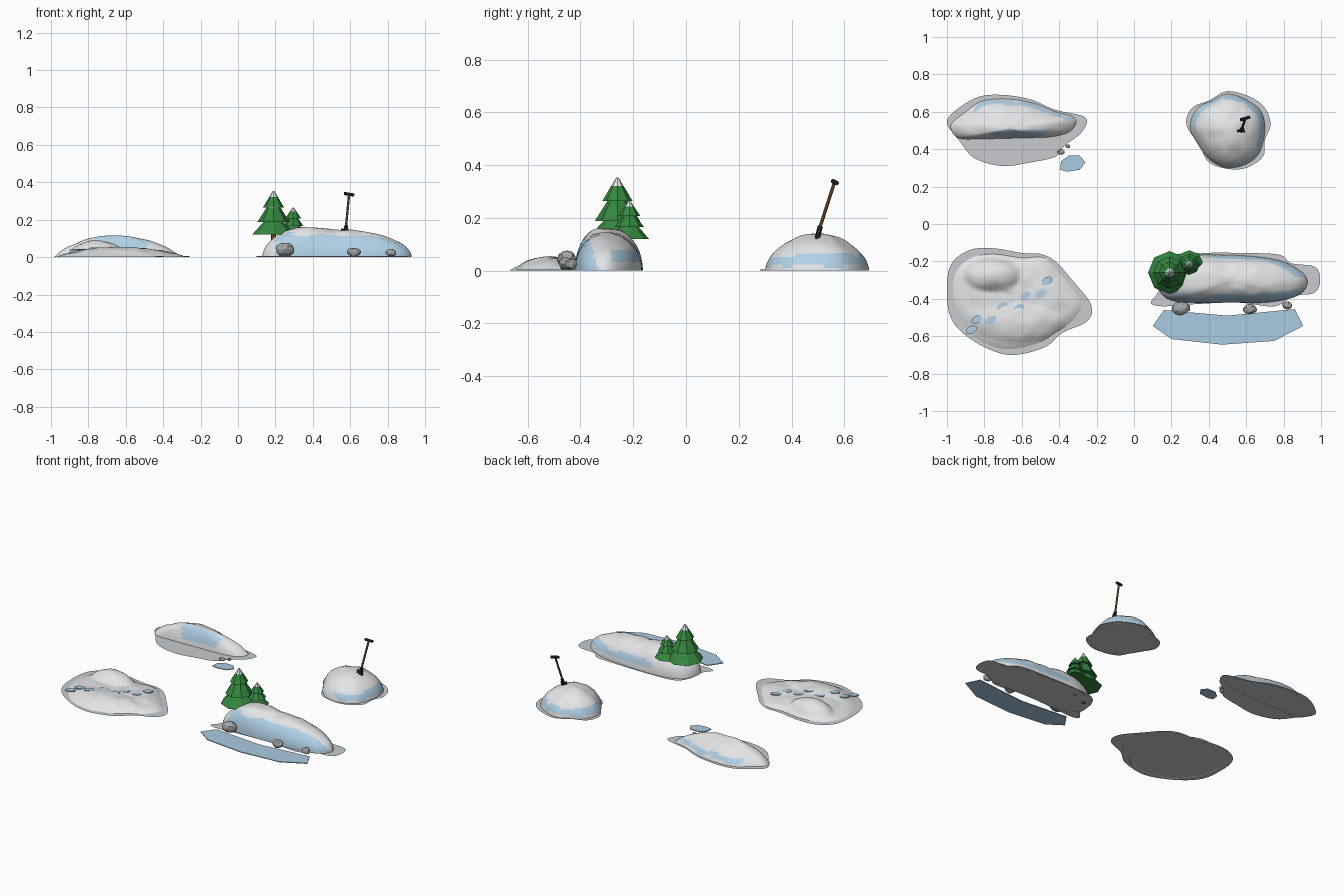
import bpy, bmesh, math, random
from mathutils import Vector, noise

if "Cube" in bpy.data.objects:
    bpy.data.objects.remove(bpy.data.objects["Cube"])
random.seed(4)


def material(name, r, g, b):
    m = bpy.data.materials.new(name)
    m.use_nodes = True
    m.diffuse_color = (r, g, b, 1)
    m.node_tree.nodes["Principled BSDF"].inputs["Base Color"].default_value = (r, g, b, 1)
    return m


SNOW = material("snow", .82, .84, .86)
BLUE = material("blue_snow", .46, .67, .84)
SLUSH = material("slush", .58, .6, .62)
ICE = material("ice", .4, .6, .76)
ROCK = material("rock", .38, .38, .39)
NEEDLES = material("needles", .035, .24, .05)
BARK = material("bark", .2, .1, .04)
WOOD = material("shovel_wood", .25, .12, .05)
METAL = material("dark_metal", .025, .025, .028)


def finish(name, bm, mats, smooth=False):
    mesh = bpy.data.meshes.new(name)
    bmesh.ops.recalc_face_normals(bm, faces=bm.faces) if not smooth else None
    bm.to_mesh(mesh)
    bm.free()
    for m in mats:
        mesh.materials.append(m)
    for p in mesh.polygons:
        p.use_smooth = smooth
    obj = bpy.data.objects.new(name, mesh)
    bpy.context.collection.objects.link(obj)
    return obj


def rounded(points, steps=5):
    """Closed smooth curve through a few outline points."""
    pts, out = [Vector(p) for p in points], []
    for i in range(len(pts)):
        a, b, c, d = (pts[(i + k) % len(pts)] for k in (-1, 0, 1, 2))
        for s in range(steps):
            t = s / steps
            out.append(.5 * (2 * b + (c - a) * t + (2 * a - 5 * b + 4 * c - d) * t * t
                             + (3 * b - a - 3 * c + d) * t ** 3))
    return out


def plate(name, outline, z, thick, mat):
    bm = bmesh.new()
    face = bm.faces.new([bm.verts.new((p[0], p[1], z)) for p in outline])
    if thick:
        top = bmesh.ops.extrude_face_region(bm, geom=[face])["geom"]
        bmesh.ops.translate(bm, vec=(0, 0, thick),
                            verts=[v for v in top if isinstance(v, bmesh.types.BMVert)])
    return finish(name, bm, [mat])


def mound(name, outline, centre, height, is_blue, rings=14):
    """Snow heap made of rings shrinking from an outline to its centre."""
    rim, c, n = rounded(outline), Vector(centre), 0
    rim.reverse()   # outlines run clockwise, rings counter-clockwise
    n = len(rim)
    bm = bmesh.new()
    rows = []
    for k in range(rings):
        t = math.sin((1 - k / rings) * math.pi / 2)
        row = []
        for p in rim:
            q = c + (p - c) * t
            bump = .006 * noise.noise(Vector((q.x * 16, q.y * 16, t * 2))) * min(1, 4 * (1 - t))
            row.append(bm.verts.new((q.x, q.y, max(0, height(q.x, q.y, t) + bump))))
        rows.append(row)
    tip = bm.verts.new((c.x, c.y, height(c.x, c.y, 0)))
    for lo, hi in zip(rows, rows[1:]):
        for i in range(n):
            j = (i + 1) % n
            bm.faces.new((lo[i], lo[j], hi[j], hi[i]))
    for i in range(n):
        bm.faces.new((rows[-1][i], rows[-1][(i + 1) % n], tip))
    bm.normal_update()
    for f in bm.faces:
        m = f.calc_center_median()
        wobble = noise.noise(m * 12) * .02
        f.material_index = int(is_blue(m, f.normal, wobble))
    return finish(name, bm, [SNOW, BLUE], True)


def frustum(bm, x, y, z0, z1, r0, r1, sides=8, index=0):
    before = set(bm.faces)
    made = bmesh.ops.create_cone(bm, cap_ends=True, segments=sides, radius1=r0,
                                 radius2=r1, depth=z1 - z0)
    bmesh.ops.translate(bm, vec=(x, y, (z0 + z1) / 2), verts=made["verts"])
    for f in set(bm.faces) - before:
        f.material_index = index


def rod(name, a, b, r, mat, sides=8):
    a, b = Vector(a), Vector(b)
    bm = bmesh.new()
    bmesh.ops.create_cone(bm, cap_ends=True, segments=sides, radius1=r, radius2=r,
                          depth=(b - a).length)
    obj = finish(name, bm, [mat])
    obj.location = (a + b) / 2
    obj.rotation_euler = (b - a).to_track_quat("Z", "Y").to_euler()
    return obj


def bell(x, y, cx, cy, sx, sy):
    d = ((x - cx) / sx) ** 2 + ((y - cy) / sy) ** 2
    return max(0, 1 - d) ** .8


# Long snow bank
plate("bank_skirt", rounded([(.09, -.42), (.13, -.36), (.14, -.25), (.2, -.17), (.35, -.155),
      (.6, -.155), (.78, -.165), (.84, -.21), (.97, -.23), (.995, -.31), (.96, -.37),
      (.85, -.385), (.75, -.44), (.55, -.42), (.3, -.43), (.15, -.44)]), .001, 0, SLUSH)
mound("snow_bank", [(.13, -.33), (.17, -.22), (.3, -.17), (.5, -.165), (.7, -.18), (.82, -.21),
      (.91, -.27), (.925, -.33), (.86, -.39), (.7, -.42), (.5, -.42), (.3, -.42), (.18, -.4)],
      (.52, -.3),
      lambda x, y, t: (.147 + .042 * min(1, max(0, (.5 - x) / .2))) * max(0, 1 - t * t) ** .5,
      lambda p, n, w: (n.y < -.42 and p.z < .115 + w and p.x > .2)
      or (n.y > .4 and .03 < p.z + w < .075 and p.x > .4))

# Round snow heap
plate("heap_skirt", rounded([(.28, .53), (.31, .62), (.4, .66), (.5, .71), (.62, .68),
      (.7, .62), (.73, .53), (.7, .45), (.69, .36), (.6, .3), (.5, .295), (.4, .33),
      (.35, .42)]), .001, 0, SLUSH)
mound("snow_heap", [(.3, .52), (.34, .62), (.42, .66), (.5, .695), (.6, .665), (.68, .6),
      (.7, .5), (.67, .38), (.6, .32), (.5, .3), (.41, .34), (.345, .42)],
      (.5, .5), lambda x, y, t: .14 * max(0, 1 - t * t) ** .6,
      lambda p, n, w: .02 < p.z + w * .8 < .058 and p.y + p.x > .82)

# Wind-blown drift
plate("drift_skirt", rounded([(-1, .54), (-.95, .61), (-.83, .68), (-.7, .69), (-.55, .665),
      (-.42, .61), (-.26, .57), (-.28, .49), (-.37, .42), (-.42, .36), (-.55, .33), (-.7, .31),
      (-.85, .35), (-.93, .44)]), .001, 0, SLUSH)
mound("snow_drift", [(-.98, .53), (-.9, .6), (-.82, .655), (-.7, .67), (-.55, .65), (-.42, .6),
      (-.33, .575), (-.31, .54), (-.35, .49), (-.45, .465), (-.6, .46), (-.8, .455), (-.94, .46)],
      (-.66, .51), lambda x, y, t: .115 * max(0, 1 - t * t) ** .8,
      lambda p, n, w: (n.y < -.3 and abs(p.x + .62) < .14 + w * 2 and p.z > .03)
      or (n.y > .2 and .02 < p.z + w < .045 and p.x > -.85))


# Trodden snow patch
def patch_height(x, y, t):
    return (.038 * max(0, 1 - t ** 5) + .055 * bell(x, y, -.76, -.27, .15, .09)
            + .016 * bell(x, y, -.62, -.53, .25, .1))


plate("patch_skirt", rounded([(-1, -.38), (-.98, -.22), (-.88, -.14), (-.75, -.13), (-.6, -.155),
      (-.5, -.16), (-.42, -.2), (-.33, -.3), (-.23, -.43), (-.25, -.52), (-.38, -.58),
      (-.48, -.66), (-.67, -.7), (-.85, -.63), (-.97, -.52)]), .001, 0, SLUSH)
mound("snow_patch", [(-.97, -.37), (-.95, -.25), (-.87, -.18), (-.75, -.16), (-.6, -.18),
      (-.48, -.18), (-.4, -.26), (-.33, -.34), (-.28, -.43), (-.33, -.52), (-.42, -.58),
      (-.52, -.64), (-.68, -.67), (-.83, -.62), (-.93, -.5)],
      (-.63, -.4), patch_height, lambda p, n, w: False, 18)

# Footprints crossing the patch
for i, (x, y) in enumerate([(-.87, -.565), (-.84, -.51), (-.765, -.515), (-.705, -.44),
                            (-.615, -.45), (-.58, -.385), (-.5, -.375), (-.465, -.305)]):
    outline = []
    for k in range(8):
        a = k * math.tau / 8
        u, v = .032 * math.cos(a), .021 * math.sin(a)
        outline.append((x + u * .87 - v * .5, y + u * .5 + v * .87))
    plate(f"footprint_{i + 1}", outline, patch_height(x, y, .6) - .002, .007, BLUE)

# Ice sheets
plate("long_ice", [(.1, -.545), (.16, -.46), (.5, -.49), (.86, -.455), (.905, -.545),
      (.75, -.625), (.47, -.645), (.2, -.615)], 0, .005, ICE)
plate("small_ice", [(-.395, .29), (-.39, .335), (-.35, .365), (-.29, .365), (-.26, .33),
      (-.29, .29), (-.36, .28)], 0, .005, ICE)

# Rocks
for i, (x, y, r, h) in enumerate([(.25, -.45, .052, .08), (.62, -.455, .04, .052),
                                  (.82, -.435, .03, .046), (-.39, .385, .02, .026),
                                  (-.355, .415, .014, .02)]):
    bm = bmesh.new()
    bmesh.ops.create_icosphere(bm, subdivisions=2, radius=1)
    for v in bm.verts:
        v.co *= random.uniform(.86, 1.04)
        v.co = Vector((x + v.co.x * r, y + v.co.y * r * .75, max(0, h / 2 * (1 + v.co.z))))
    finish(f"rock_{i + 1}", bm, [ROCK])


# Fir trees: trunk, three tiers with snowy collars and a snow tip
def fir(name, x, y, trunk, tiers):
    bm = bmesh.new()
    frustum(bm, x, y, 0, tiers[0][0] + .02, trunk, trunk * .8, 8, 2)
    for i, (z0, z1, r0, r1) in enumerate(tiers):
        split = .62 if i == 2 else .9
        zm, rm = z0 + (z1 - z0) * split, r0 + (r1 - r0) * split
        frustum(bm, x, y, z0, zm, r0, rm, 8, 0)
        frustum(bm, x, y, zm, z1, rm, r1, 8, 1)
    finish(name, bm, [NEEDLES, SNOW, BARK])


fir("large_fir", .19, -.26, .016,
    [(.12, .197, .115, .045), (.188, .272, .086, .033), (.265, .354, .057, .004)])
fir("small_fir", .295, -.215, .011,
    [(.12, .172, .075, .03), (.165, .212, .056, .022), (.207, .266, .042, .003)])

# Shovel stuck in the round heap
rod("shovel_shaft", (.575, .5, .14), (.594, .563, .336), .0065, WOOD)
rod("shovel_grip", (.568, .557, .34), (.62, .572, .332), .0085, METAL)
rod("shovel_socket", (.574, .498, .125), (.578, .509, .168), .0105, METAL)
bm = bmesh.new()
bmesh.ops.create_cube(bm, size=1)
for v in bm.verts:
    v.co = Vector((v.co.x * .04, v.co.y * .01, v.co.z * .06))
blade = finish("shovel_blade", bm, [METAL])
blade.location = (.572, .494, .122)
blade.rotation_euler = (-.3, 0, .1)
